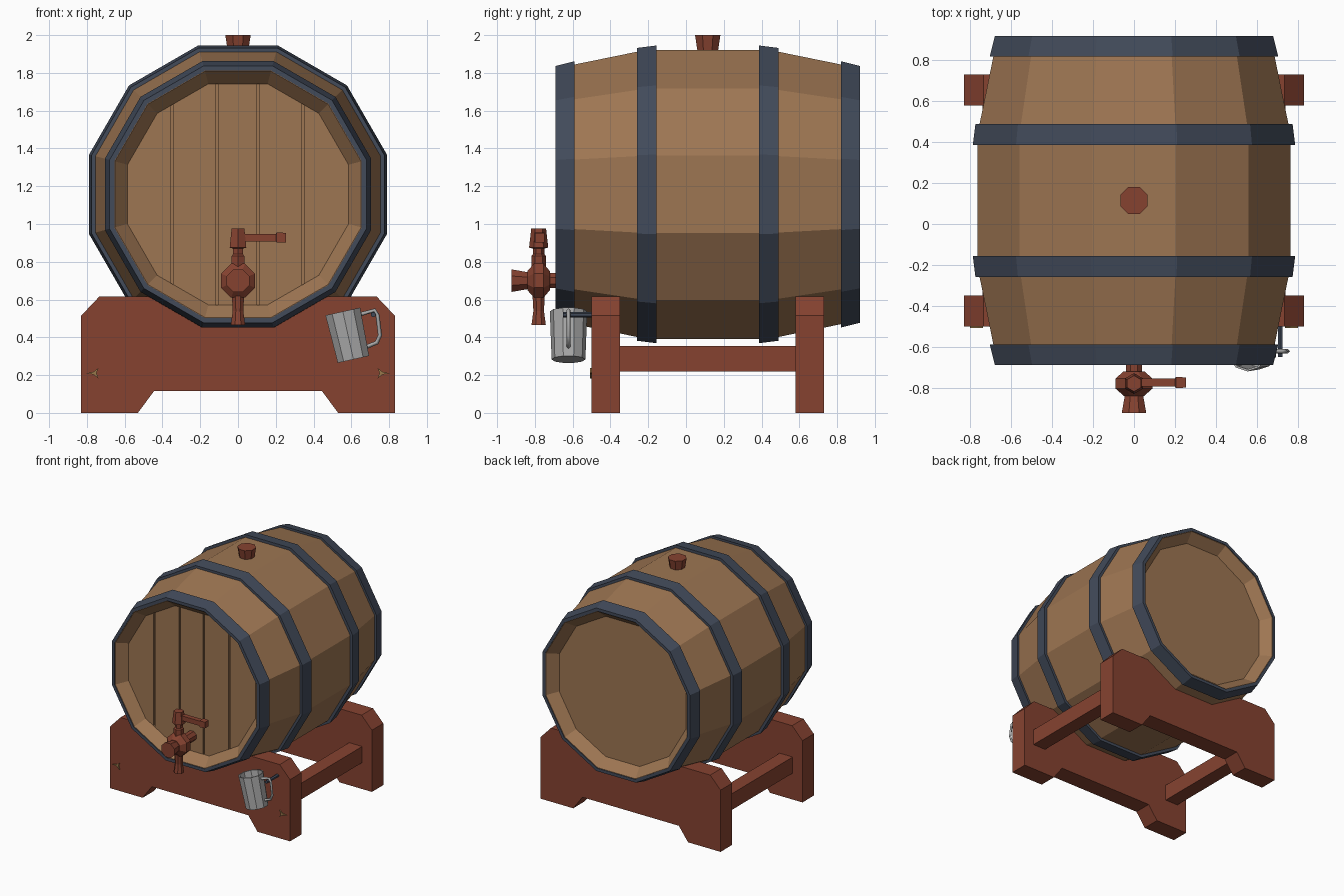
import bpy, bmesh, math
from mathutils import Vector, Matrix

cube = bpy.data.objects.get("Cube")
if cube:
    bpy.data.objects.remove(cube, do_unlink=True)


def material(name, colour):
    m = bpy.data.materials.new(name)
    m.use_nodes = True
    m.diffuse_color = (*colour, 1)
    m.node_tree.nodes["Principled BSDF"].inputs["Base Color"].default_value = (*colour, 1)
    return m


oak = material("oak", (0.34, 0.18, 0.085))
iron = material("dark iron", (0.054, 0.069, 0.102))
redwood = material("red wood", (0.24, 0.055, 0.03))
steel = material("steel", (0.40, 0.40, 0.40))
brass = material("brass", (0.32, 0.19, 0.07))

ALONG_Y = Matrix.Rotation(-math.pi / 2, 4, 'X')
ALONG_X = Matrix.Rotation(math.pi / 2, 4, 'Y')
MID_Y, MID_Z = 0.115, 1.157


def finish(name, bm, mat, matrix=None):
    bmesh.ops.recalc_face_normals(bm, faces=bm.faces)
    mesh = bpy.data.meshes.new(name)
    bm.to_mesh(mesh)
    bm.free()
    mesh.materials.append(mat)
    ob = bpy.data.objects.new(name, mesh)
    if matrix:
        ob.matrix_world = matrix
    bpy.context.scene.collection.objects.link(ob)
    return ob


def lathe(profile, sides, ring=False):
    """Faceted turning; profile holds (flat-side radius, height) pairs."""
    bm = bmesh.new()
    grow = 1 / math.cos(math.pi / sides)
    rows = []
    for r, h in profile:
        angles = [(i + 0.5) * math.tau / sides for i in range(sides)]
        rows.append([bm.verts.new((r * grow * math.cos(a), r * grow * math.sin(a), h)) for a in angles])
    pairs = list(zip(rows, rows[1:]))
    if ring:
        pairs.append((rows[-1], rows[0]))
    for low, high in pairs:
        for i in range(sides):
            j = (i + 1) % sides
            bm.faces.new((low[i], low[j], high[j], high[i]))
    if not ring:
        bm.faces.new(rows[0])
        bm.faces.new(rows[-1])
    return bm


def turned(name, profile, sides, mat, place=(0, 0, 0), turn=Matrix(), ring=False):
    return finish(name, lathe(profile, sides, ring), mat, Matrix.Translation(place) @ turn)


def box(name, low, high, mat):
    bm = bmesh.new()
    bmesh.ops.create_cube(bm, size=1)
    low, high = Vector(low), Vector(high)
    for v in bm.verts:
        v.co = (low + high) / 2 + v.co * (high - low)
    return finish(name, bm, mat)


def slab(name, outline, y0, y1, mat):
    """Outline in x and z, given thickness in y."""
    bm = bmesh.new()
    face = bm.faces.new([bm.verts.new((x, y0, z)) for x, z in outline])
    moved = bmesh.ops.extrude_face_region(bm, geom=[face])["geom"]
    bmesh.ops.translate(bm, vec=(0, y1 - y0, 0), verts=[v for v in moved if isinstance(v, bmesh.types.BMVert)])
    return finish(name, bm, mat)


# Barrel with recessed heads; heights are measured from its middle
half = [(0.765, 0.325), (0.668, 0.80), (0.652, 0.80), (0.585, 0.72)]
bm = lathe([(r, -h) for r, h in reversed(half)] + half, 12)

# Plank grooves sunk into the front head
head = min(bm.faces, key=lambda f: (len(f.verts) != 12, f.calc_center_median().z))
pieces = [head]
for gx in (-0.35, -0.113, 0.108, 0.345):
    for side in (-0.007, 0.007):
        geom = set(pieces)
        for f in pieces:
            geom.update(f.edges, f.verts)
        bmesh.ops.bisect_plane(bm, geom=list(geom), plane_co=(gx + side, 0, 0), plane_no=(1, 0, 0))
        pieces = [f for f in bm.faces if all(abs(v.co.z + 0.72) < 1e-4 for v in f.verts)]
grooves = [f for f in pieces if max(v.co.x for v in f.verts) - min(v.co.x for v in f.verts) < 0.02]
moved = bmesh.ops.extrude_face_region(bm, geom=grooves)["geom"]
bmesh.ops.translate(bm, vec=(0, 0, 0.015), verts=[v for v in moved if isinstance(v, bmesh.types.BMVert)])
bmesh.ops.delete(bm, geom=[f for f in grooves if f.is_valid], context='FACES_ONLY')
finish("barrel", bm, oak, Matrix.Translation((0, MID_Y, MID_Z)) @ ALONG_Y)

# Iron hoops, mirrored front to back
end_hoop = [(0.655, 0.805), (0.68, 0.805), (0.705, 0.705), (0.66, 0.705)]
mid_hoop = [(0.73, 0.375), (0.775, 0.375), (0.788, 0.272), (0.74, 0.272)]
for label, s in (("front", -1), ("back", 1)):
    for kind, hoop in (("end", end_hoop), ("middle", mid_hoop)):
        turned(f"{label}_{kind}_hoop", [(r, s * h) for r, h in hoop], 12, iron,
               (0, MID_Y, MID_Z), ALONG_Y, ring=True)

# Bung
turned("bung", [(0.052, 1.90), (0.067, 2.0)], 8, redwood, (0, MID_Y, 0))

# Cradle boards with chamfered shoulders and a barrel seat
right = [(0.445, 0.115), (0.53, 0), (0.83, 0), (0.83, 0.515), (0.735, 0.615), (0.46, 0.615), (0.188, 0.46)]
outline = right + [(-x, z) for x, z in reversed(right)]
for label, y in (("front", -0.425), ("back", 0.655)):
    slab(f"{label}_cradle", outline, y - 0.075, y + 0.075, redwood)
for label, x in (("left", 0.68), ("right", -0.68)):
    box(f"{label}_rail", (x - 0.06, -0.36, 0.22), (x + 0.06, 0.59, 0.355), redwood)

# Tap
TAP = (0, -0.78, 0.70)
turned("tap_body", [(0.06, -0.145), (0.045, -0.06), (0.05, -0.06), (0.09, -0.025), (0.09, 0.025),
                    (0.05, 0.06), (0.04, 0.06), (0.04, 0.18)], 8, redwood, TAP, ALONG_Y)
turned("tap_spout", [(0.038, -0.235), (0.028, -0.16), (0.034, -0.05)], 8, redwood, TAP)
turned("tap_stem", [(0.034, 0.05), (0.034, 0.13), (0.026, 0.14), (0.026, 0.17), (0.044, 0.175),
                    (0.034, 0.275)], 6, redwood, TAP)
turned("tap_lever", [(0.02, 0.02), (0.02, 0.20), (0.027, 0.205), (0.025, 0.255)], 4, redwood,
       (0, -0.775, 0.928), ALONG_X)

# Tankard hanging on a peg
tilt = Matrix.Rotation(math.radians(-12.5), 4, 'Y')
MUG = (0.583, -0.622, 0.41)
turned("tankard", [(0.085, -0.13), (0.094, 0.13), (0.084, 0.13), (0.075, -0.11)], 10, steel, MUG, tilt)
curve = bpy.data.curves.new("tankard_handle", 'CURVE')
curve.dimensions = '3D'
curve.bevel_depth = 0.011
curve.bevel_resolution = 0
path = [(0.08, 0.095), (0.165, 0.10), (0.175, 0.07), (0.165, -0.035), (0.14, -0.07), (0.08, -0.08)]
spline = curve.splines.new('POLY')
spline.points.add(len(path) - 1)
for p, (x, z) in zip(spline.points, path):
    p.co = (x, 0, z, 1)
curve.materials.append(steel)
handle = bpy.data.objects.new("tankard_handle", curve)
handle.matrix_world = Matrix.Translation(MUG) @ tilt
bpy.context.scene.collection.objects.link(handle)
turned("peg", [(0.012, -0.14), (0.012, 0.02)], 6, iron, (0.715, -0.51, 0.52), ALONG_Y)

# Small three-pointed studs on the front board
for label, s in (("left", 1), ("right", -1)):
    star = []
    for i in range(6):
        r = 0.042 if i % 2 == 0 else 0.011
        a = i * math.pi / 3
        star.append((s * (0.76 + r * math.cos(a)), 0.21 + 0.75 * r * math.sin(a)))
    slab(f"{label}_stud", star, -0.509, -0.50, brass)
